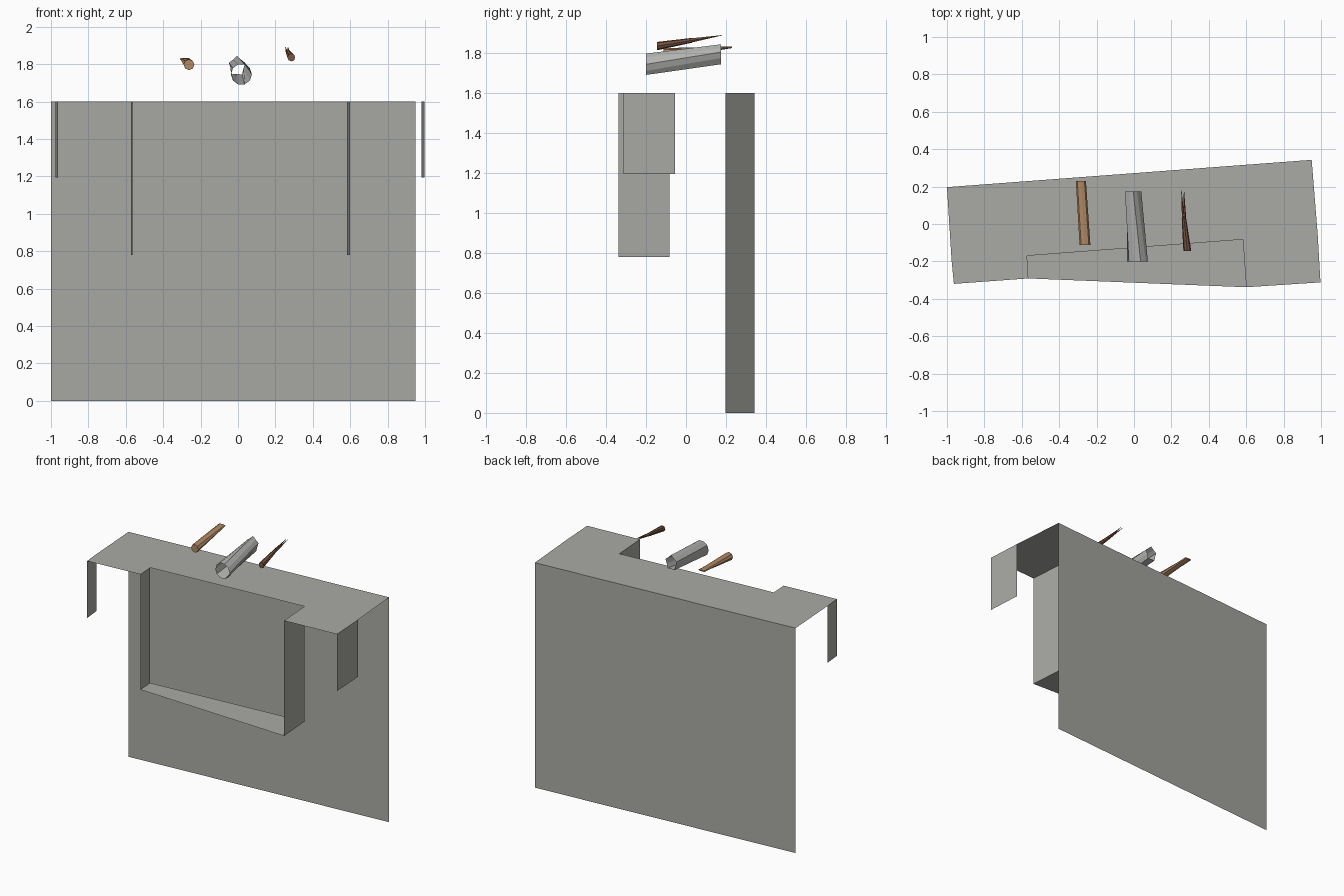
import bpy, math
from mathutils import Vector

if "Cube" in bpy.data.objects:
    bpy.data.objects.remove(bpy.data.objects["Cube"])


def material(name, rgb):
    m = bpy.data.materials.new(name)
    m.diffuse_color = (*rgb, 1)
    m.use_nodes = True
    m.node_tree.nodes["Principled BSDF"].inputs["Base Color"].default_value = m.diffuse_color
    return m


STONE = material("stone grey", (0.40, 0.40, 0.375))
METAL = material("pale metal", (0.46, 0.46, 0.45))
TAN = material("tan wood", (0.44, 0.25, 0.13))
BROWN = material("dark brown wood", (0.19, 0.09, 0.05))


def mesh(name, verts, faces, mat):
    me = bpy.data.meshes.new(name)
    me.from_pydata(verts, [], faces)
    me.materials.append(mat)
    ob = bpy.data.objects.new(name, me)
    bpy.context.collection.objects.link(ob)
    return ob


def flat(name, pts, z):
    """Horizontal sheet from plan points."""
    return mesh(name, [(x, y, z) for x, y in pts], [range(len(pts))], STONE)


def upright(name, a, b, z0, z1):
    """Vertical sheet between two plan points."""
    v = [(*a, z0), (*b, z0), (*b, z1), (*a, z1)]
    return mesh(name, v, [(0, 1, 2, 3)], STONE)


def loft(name, front, back, n, front_size, back_size, mat, caps=True, star=0.0, turn=0.0):
    """Tapered bar; sizes are half width and half height, star pinches alternate back corners."""
    verts = []
    for end, c, (w, h) in ((0, front, front_size), (1, back, back_size)):
        for i in range(n):
            a = 2 * math.pi * i / n + turn * end
            k = 1 - star * end * (i % 2)
            verts.append(Vector(c) + Vector((w * k * math.cos(a), 0, h * k * math.sin(a))))
    faces = [(i, (i + 1) % n, n + (i + 1) % n, n + i) for i in range(n)]
    if caps:
        faces += [list(range(n))[::-1], list(range(n, 2 * n))]
    return mesh(name, verts, faces, mat)


# plan corners of the slightly turned bench
back_l, back_r = (-1.0, 0.197), (0.95, 0.343)
end_l, end_r = (-0.975, -0.198), (0.982, -0.055)      # ends of the rear slab line
front_l, front_r = (-0.963, -0.32), (0.997, -0.312)   # outer front corners
notch_l, notch_r = (-0.572, -0.17), (0.582, -0.083)   # rear of the notch
lip_l, lip_r = (-0.565, -0.291), (0.60, -0.338)       # front of the notch

# back wall and notched top
upright("back_wall", back_l, back_r, 0, 1.6)
flat("top_slab", [back_l, end_l, front_l, lip_l, notch_l, notch_r, lip_r, front_r, end_r, back_r], 1.6)

# lining of the notch, and short hanging end flaps
flat("notch_sill", [notch_l, lip_l, lip_r, notch_r], 0.78)
for side, n, l, e, f in (("left", notch_l, lip_l, end_l, front_l),
                         ("right", notch_r, lip_r, end_r, front_r)):
    upright(side + "_notch_side", n, l, 0.78, 1.6)
    upright(side + "_end_flap", e, f, 1.195, 1.6)

# open faceted tube
loft("metal_tube", (0.018, -0.2, 1.745), (-0.005, 0.175, 1.79), 10,
     (0.056, 0.056), (0.046, 0.055), METAL, caps=False, star=0.22, turn=0.3)

# stick with a flattened end
loft("tan_stick", (-0.262, -0.112, 1.797), (-0.284, 0.23, 1.83), 8,
     (0.029, 0.029), (0.027, 0.004), TAN)

# stick splitting into fine points
loft("brown_stick", (0.285, -0.145, 1.836), (0.267, 0.03, 1.865), 8,
     (0.021, 0.021), (0.012, 0.012), BROWN)
for i, dx in enumerate((-0.007, 0.007)):
    loft("brown_point_%d" % i, (0.267 + dx * 0.6, 0.03, 1.865), (0.26 + dx, 0.18, 1.89), 5,
         (0.008, 0.011), (0.001, 0.001), BROWN)
